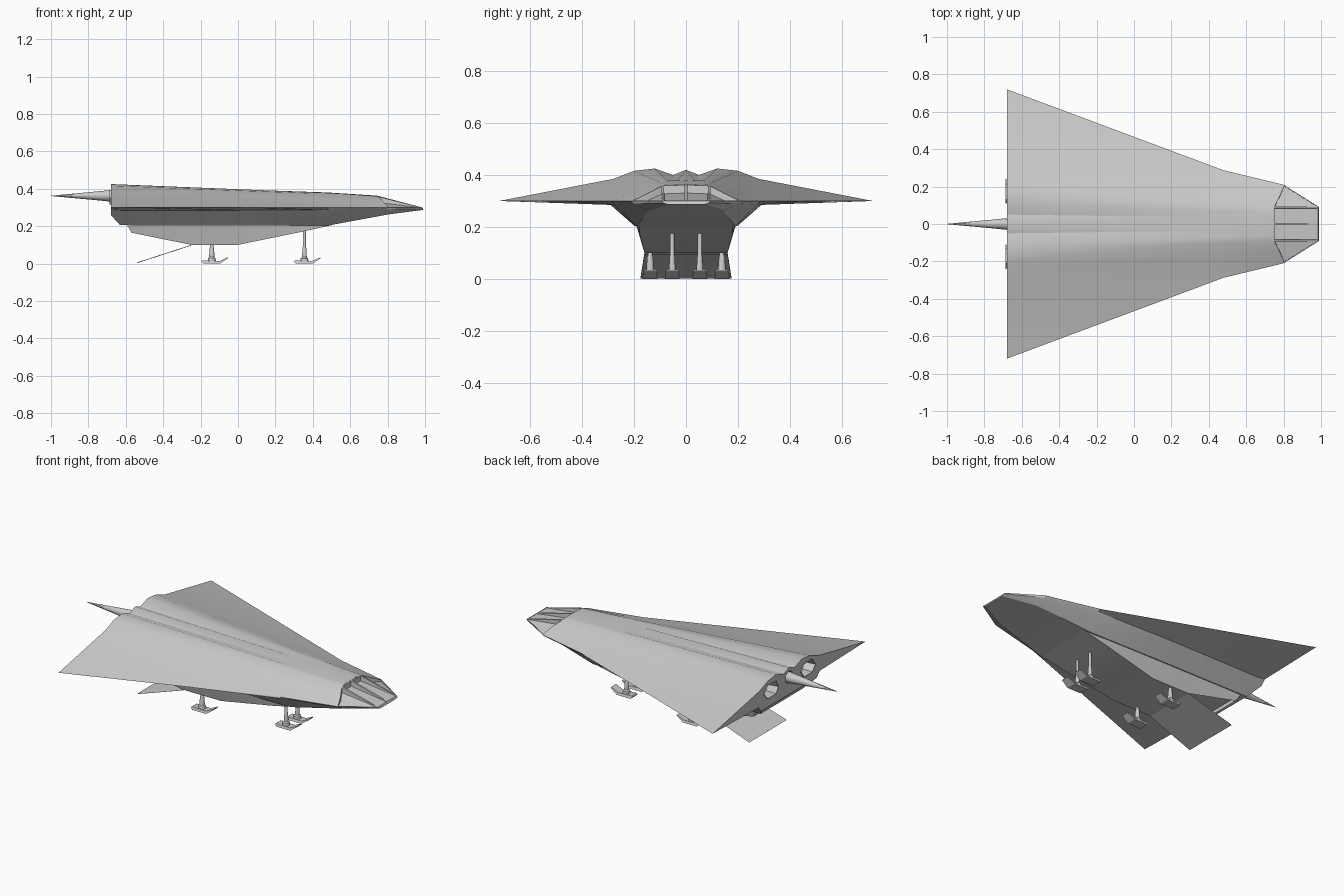
import bpy, bmesh, math
from mathutils import Vector

if "Cube" in bpy.data.objects:
    bpy.data.objects.remove(bpy.data.objects["Cube"])


def finish(name, bm, mirror=True, angle=25):
    bmesh.ops.remove_doubles(bm, verts=bm.verts, dist=0.0005)
    bmesh.ops.recalc_face_normals(bm, faces=bm.faces)
    me = bpy.data.meshes.new(name)
    bm.to_mesh(me)
    bm.free()
    ob = bpy.data.objects.new(name, me)
    bpy.context.collection.objects.link(ob)
    if mirror:
        m = ob.modifiers.new("mirror", 'MIRROR')
        m.use_axis = (False, True, False)
        m.use_clip = True
    bpy.ops.object.select_all(action='DESELECT')
    bpy.context.view_layer.objects.active = ob
    ob.select_set(True)
    bpy.ops.object.shade_smooth_by_angle(angle=math.radians(angle))
    return ob


def face(bm, pts):
    return bm.faces.new([bm.verts.new(p) for p in pts])


def loft(bm, sections, closed=False):
    rows = [[bm.verts.new(p) for p in s] for s in sections]
    n = len(rows[0])
    for a, b in zip(rows, rows[1:]):
        for i in range(n if closed else n - 1):
            j = (i + 1) % n
            bm.faces.new((a[i], a[j], b[j], b[i]))
    return rows


def at(x, pts):
    return [(x, y, z) for y, z in pts]


# upper hull and delta wing (half, mirrored)
tail_top = [(0, .42), (.05, .40), (.12, .425), (.2, .416), (.28, .385), (.72, .30)]
mid_top = [(0, .38), (.035, .379), (.07, .378), (.1, .372), (.17, .345), (.287, .30)]
front_top = [(.745, 0, .363), (.745, .03, .363), (.745, .06, .362),
             (.745, .09, .36), (.772, .15, .33), (.80, .21, .30)]
bm = bmesh.new()
loft(bm, [at(-.68, tail_top), at(.48, mid_top), front_top])
finish("upper_hull", bm)


# lower hull, with the wing underside
def edge(x):
    return .72 - (x + .68) * .433 / 1.16


tail_low = [(.72, .30), (.29, .29), (.26, .26), (0, .26)]
nose_low = [(.985, .09, .30), (.99, .09, .293), (.99, .07, .287), (.99, 0, .287)]
bm = bmesh.new()
loft(bm, [at(-.68, tail_low),
          at(-.63, [(edge(-.63), .30), (.29, .285), (.197, .205), (0, .205)]),
          at(0, [(edge(0), .30), (.29, .285), (.197, .203), (0, .203)]),
          at(.48, [(.287, .30), (.275, .286), (.19, .203), (0, .203)]),
          at(.80, [(.21, .30), (.20, .29), (.145, .262), (0, .262)]),
          nose_low])
face(bm, nose_low + [(.985, 0, .30)])
finish("lower_hull", bm)

# stern plate with nozzle openings and a socket for the spike
hole = [(.11, .35), (.13, .39), (.21, .393), (.24, .35), (.21, .315), (.13, .315)]
R, CZ = .036, .362
arc = [(R * math.sin(math.pi * i / 12), CZ + R * math.cos(math.pi * i / 12)) for i in range(13)]
bm = bmesh.new()
face(bm, at(-.68, tail_top + hole[3::-1] + arc[6::-1]))
face(bm, at(-.68, arc[6:] + tail_low[::-1] + hole[3:] + hole[:1]))
finish("stern_plate", bm)

bm = bmesh.new()
inner = [(.172 + (y - .172) * .8, .352 + (z - .352) * .8) for y, z in hole]
rows = loft(bm, [at(-.687, hole), at(-.60, inner)], closed=True)
bm.faces.new(rows[1])
finish("nozzles", bm)

bm = bmesh.new()
rows = loft(bm, [at(-.68, arc), at(-.62, arc)])
bm.faces.new(rows[1])
finish("spike_socket", bm)

# tail spike, turned from a short profile
bm = bmesh.new()
rings = []
for x, r in [(-.62, .024), (-.68, .031), (-.76, .023), (-.999, .001)]:
    rings.append([(x, r * math.cos(t * math.tau / 16), CZ + r * math.sin(t * math.tau / 16))
                  for t in range(16)])
rows = loft(bm, rings, closed=True)
bm.faces.new(rows[-1])
finish("tail_spike", bm, mirror=False)

# canopy: framed panels with recessed panes
bm = bmesh.new()
B, E, C = (.745, .09, .36), (.80, .21, .30), (.985, .09, .30)
panes = [face(bm, [(.745, 0, .363), B, C, (.985, 0, .30)]),
         face(bm, [B, (.772, .15, .33), E, C])]
bmesh.ops.recalc_face_normals(bm, faces=bm.faces)
bmesh.ops.inset_individual(bm, faces=panes, thickness=.008)
bmesh.ops.inset_individual(bm, faces=panes, thickness=.001)
for v in {v for f in panes for v in f.verts}:
    v.co.z -= .13 * max(0, .99 - v.co.x)
    v.co.z = max(v.co.z, .294)
finish("canopy", bm, angle=15)

# belly hold, open underneath behind the ramp hinge
bm = bmesh.new()
belly = [(-.59, .195, .19, .20), (-.57, .195, .176, .165), (-.25, .195, .16, .10),
         (0, .195, .16, .10), (.35, .19, .178, .172), (.5, .18, .18, .205)]
loft(bm, [[(x, yt, .22), (x, yb, z)] for x, yt, yb, z in belly])
loft(bm, [[(x, yb, z), (x, 0, z)] for x, yt, yb, z in belly[2:]])
face(bm, [(-.59, 0, .22), (-.59, .195, .22), (-.59, .19, .20), (-.59, 0, .20)])
loft(bm, [[(x, yb, z), (x, 0, z)] for x, yt, yb, z in belly[:2]])
finish("belly_hold", bm)

# lowered loading ramp
bm = bmesh.new()
loft(bm, [[(-.25, .16, .10), (-.25, 0, .10), (-.25, 0, .096), (-.25, .16, .096)],
          [(-.54, .175, .006), (-.54, 0, .006), (-.54, 0, .002), (-.54, .175, .002)]])
finish("loading_ramp", bm)


# landing legs: upturned ski plus tapered strut
def leg(name, x, y, top, thick):
    ski = [(-.056, .012), (-.046, 0), (.045, 0), (.088, .029), (.086, .034), (.04, .013), (-.05, .016)]
    bm = bmesh.new()
    sides = []
    for s in (-1, 1):
        sides.append([(x + px, y + s * (.029 if pz < .011 else .024), pz) for px, pz in ski])
    rows = loft(bm, sides, closed=True)
    for r in rows:
        bm.faces.new(r)
    finish(name + "_ski", bm)
    bm = bmesh.new()
    rings = []
    for z, r in [(.01, .022), (.028, .02), (.034, thick), (.085, thick * .75), (.09, thick * .6), (top, thick * .6)]:
        rings.append([(x + r * math.cos(t * math.tau / 12), y + r * math.sin(t * math.tau / 12), z)
                      for t in range(12)])
    loft(bm, rings, closed=True)
    finish(name + "_strut", bm)


leg("front_leg", .355, .053, .185, .013)
leg("rear_leg", -.14, .138, .11, .015)
